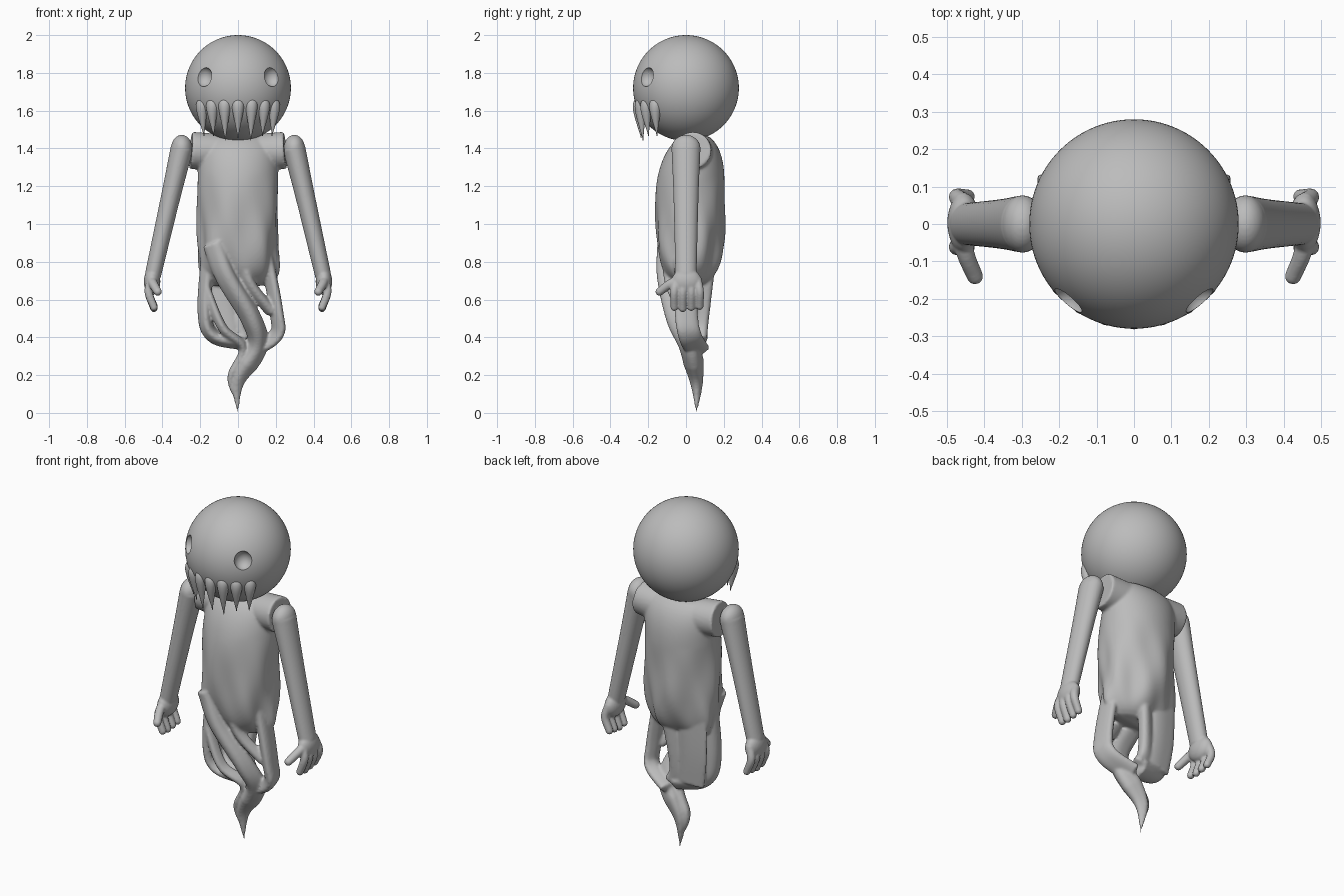
import bpy, bmesh, math
from mathutils import Vector, Matrix

cube = bpy.data.objects.get("Cube")
if cube:
    bpy.data.objects.remove(cube)

grey_level = (0.5, 0.5, 0.5, 1)
grey = bpy.data.materials.new("plain grey")
grey.use_nodes = True
grey.diffuse_color = grey_level
grey.node_tree.nodes["Principled BSDF"].inputs["Base Color"].default_value = grey_level


def finish(bm, name):
    bmesh.ops.recalc_face_normals(bm, faces=bm.faces)
    mesh = bpy.data.meshes.new(name)
    bm.to_mesh(mesh)
    bm.free()
    mesh.materials.append(grey)
    mesh.shade_smooth()
    obj = bpy.data.objects.new(name, mesh)
    bpy.context.collection.objects.link(obj)
    return obj


def spline(points, steps):
    """Catmull-Rom resampling of a path."""
    pts = [Vector(p) for p in points]
    pts = [2 * pts[0] - pts[1]] + pts + [2 * pts[-1] - pts[-2]]
    out = []
    for a, b, c, d in zip(pts, pts[1:], pts[2:], pts[3:]):
        for k in range(steps):
            t = k / steps
            out.append(0.5 * (2 * b + (c - a) * t + (2 * a - 5 * b + 4 * c - d) * t * t
                              + (3 * b - a - 3 * c + d) * t ** 3))
    return out + [pts[-2]]


def tube(bm, points, section, twist=0.0, fold=None, sides=32, steps=10):
    """Loft ellipses along a path; section(t) gives half width and half depth."""
    path = spline(points, steps)
    last = len(path) - 1
    rings = []
    for i, pos in enumerate(path):
        along = (path[min(i + 1, last)] - path[max(i - 1, 0)]).normalized()
        v = (Vector((0, 1, 0)) - along * along.y).normalized()
        u = v.cross(along)
        turn = Matrix.Rotation(twist * i / last, 3, along)
        width, depth = section(i / last)
        ring = []
        for k in range(sides):
            a = math.tau * k / sides
            f = fold(a, pos.z) if fold else 1
            off = u * math.cos(a) * max(width, 0.002) + v * math.sin(a) * max(depth, 0.002)
            ring.append(bm.verts.new(pos + turn @ off * f))
        rings.append(ring)
    for r, s in zip(rings, rings[1:]):
        for k in range(sides):
            n = (k + 1) % sides
            bm.faces.new((r[k], r[n], s[n], s[k]))
    bm.faces.new(rings[0])
    bm.faces.new(rings[-1])


def ball(bm, centre, size, segs=32):
    m = Matrix.Translation(centre) @ Matrix.Diagonal((*size, 1))
    bmesh.ops.create_uvsphere(bm, u_segments=segs, v_segments=segs // 2, radius=1, matrix=m)


def digit(bm, points, radius):
    """Finger or thumb with a round tip."""
    tube(bm, points, lambda t: [radius * (1.15 - 0.2 * t)] * 2, sides=20)
    ball(bm, points[-1], [radius * 0.95] * 3)


def strand(bm, points, width, depth, twist=0.0, taper=0.01):
    """Grooved ribbon of cloth that may taper to a point."""
    def section(t):
        shrink = min(1, (1 - t) / taper)
        return width * shrink, depth * shrink
    tube(bm, points, section, twist, lambda a, z: 1 + 0.1 * math.cos(3 * a))


def blend(obj, voxel, rounds):
    """Fuse overlapping pieces into one sculpted skin."""
    fuse = obj.modifiers.new("fuse", "REMESH")
    fuse.mode, fuse.voxel_size, fuse.use_smooth_shade = "VOXEL", voxel, True
    soften = obj.modifiers.new("soften", "SMOOTH")
    soften.factor, soften.iterations = 0.5, rounds


# Head with two round eye sockets
bm = bmesh.new()
ball(bm, (0, 0, 1.72), [0.28] * 3, 96)
head = finish(bm, "head")
bm = bmesh.new()
for s in (-1, 1):
    ball(bm, (s * 0.182, -0.212, 1.78), (0.048, 0.048, 0.053), 48)
cutter = finish(bm, "eye_socket_cutter")
cut = head.modifiers.new("sockets", "BOOLEAN")
cut.operation, cut.object, cut.solver = "DIFFERENCE", cutter, "EXACT"
bpy.context.view_layer.objects.active = head
head.select_set(True)
bpy.ops.object.modifier_apply(modifier=cut.name)
bpy.data.objects.remove(cutter)
bpy.ops.object.shade_smooth_by_angle(angle=math.radians(35))

# Row of long hanging fangs, alternating in length
bm = bmesh.new()
for k in range(-3, 4):
    a = math.radians(16.5 * k)
    out = Vector((math.sin(a), -math.cos(a), 0))
    tip = 1.44 + 0.015 * ((k + 1) % 2) + 0.003 * k * k
    path = [out * r + Vector((0, 0, z)) for r, z in ((0.235, 1.67), (0.25, 1.6), (0.237, tip))]
    tube(bm, path, lambda t: [0.034 * math.sin(math.pi * t ** 0.6)] * 2, sides=20)
finish(bm, "fangs")


# Body: torso whose cloth folds deepen towards the hem
def folds(a, z):
    amp = 0.07 * max(0, min(1, (1.25 - z) * 2))
    return 1 + amp * math.sin(5 * a + 7 * z) + 0.4 * amp * math.sin(9 * a - 11 * z)


def torso_section(t):
    end = abs(2 * t - 1)
    return 0.213 * (1 - end ** 8) ** 0.33, 0.183 * (1 - end ** 3) ** 0.5


bm = bmesh.new()
tube(bm, [(0, 0.07, 1.485), (0, 0.025, 1.21), (0, 0.02, 0.93), (0, 0.02, 0.66)], torso_section,
     fold=folds, sides=96, steps=16)

# Shoulder stumps
for s in (-1, 1):
    tube(bm, [(s * 0.12, 0.045, 1.38), (s * 0.25, 0.035, 1.39)], lambda t: (0.098, 0.098), sides=48)

# Loops and panels hanging below the torso
strand(bm, [(-0.15, 0, 0.9), (-0.175, 0, 0.55), (-0.13, 0.02, 0.41), (0.04, 0.06, 0.37)], 0.036, 0.065, 0.3)
strand(bm, [(0.14, 0, 0.9), (0.205, 0, 0.54), (0.2, 0.02, 0.41), (0.05, 0.07, 0.32)], 0.035, 0.06, -0.4)
strand(bm, [(-0.1, 0.1, 0.85), (-0.1, 0.09, 0.6), (-0.07, 0.075, 0.39)], 0.09, 0.03)
strand(bm, [(0.02, -0.1, 0.86), (0.06, -0.08, 0.69), (0.19, -0.01, 0.52)], 0.032, 0.03, 0.5)
strand(bm, [(0.04, 0.13, 0.85), (0, 0.09, 0.5), (0.04, 0.08, 0.38)], 0.037, 0.032, 0.3)

# Twisting tail and the ridge that winds along it
strand(bm, [(-0.13, -0.1, 0.9), (-0.06, -0.1, 0.72), (0.07, -0.05, 0.5), (0.1, 0.02, 0.35),
            (0, 0.055, 0.17), (0, 0.055, -0.015)], 0.055, 0.05, 1.2, 0.3)
strand(bm, [(-0.17, -0.04, 0.66), (-0.08, -0.04, 0.45), (0.03, 0.02, 0.34), (-0.035, 0.05, 0.18),
            (0, 0.055, 0.04)], 0.025, 0.03, 1, 0.3)
blend(finish(bm, "body"), 0.008, 4)

# Arms ending in open hands
for side, s in (("left", 1), ("right", -1)):
    bm = bmesh.new()
    ball(bm, (s * 0.298, 0, 1.4), (0.056, 0.077, 0.072))
    tube(bm, [(s * 0.297, 0, 1.4), (s * 0.355, 0, 1.15), (s * 0.45, 0, 0.73)],
         lambda t: (0.06 - 0.017 * t, 0.077 - 0.021 * t))
    ball(bm, (s * 0.455, 0.003, 0.695), (0.044, 0.08, 0.07))
    for k in range(4):
        y = -0.062 + 0.045 * k
        low = 0.553 + 0.006 * abs(k - 1)
        digit(bm, [(s * 0.455, y * 0.8, 0.71), (s * 0.473, y, 0.64), (s * 0.445, y, low)], 0.021)
    digit(bm, [(s * 0.46, -0.02, 0.71), (s * 0.45, -0.08, 0.685), (s * 0.425, -0.14, 0.642)], 0.023)
    blend(finish(bm, side + "_arm"), 0.006, 3)
